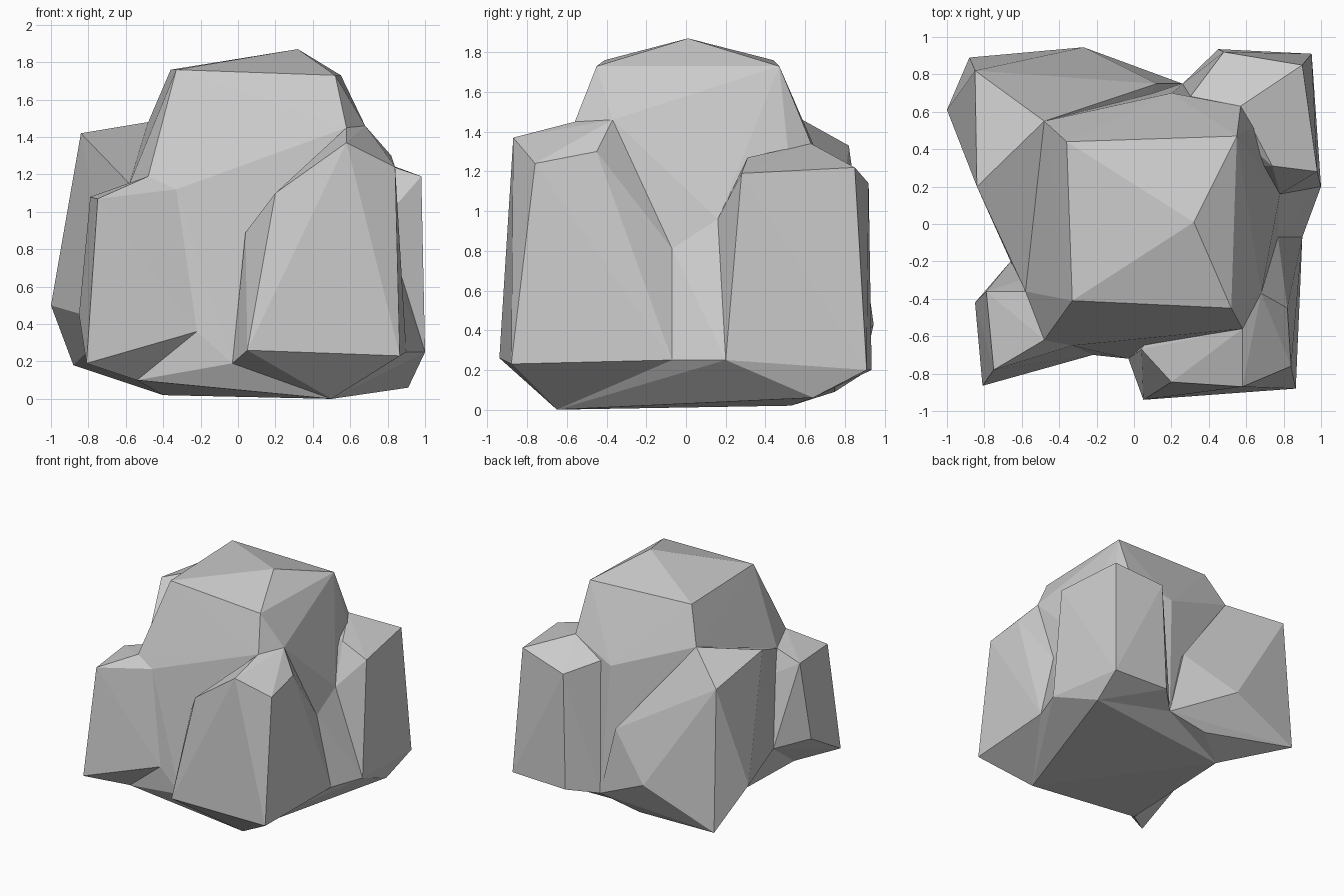
import bpy, bmesh

def chunk(name, points):
    """Faceted stone lobe: the convex hull of a few corner points."""
    bm = bmesh.new()
    for p in points:
        bm.verts.new(p)
    res = bmesh.ops.convex_hull(bm, input=bm.verts)
    junk = {g for g in res["geom_interior"] + res["geom_unused"]
            if isinstance(g, bmesh.types.BMVert)}
    bmesh.ops.delete(bm, geom=list(junk), context="VERTS")
    bmesh.ops.recalc_face_normals(bm, faces=bm.faces)
    me = bpy.data.meshes.new(name)
    bm.to_mesh(me)
    bm.free()
    ob = bpy.data.objects.new(name, me)
    bpy.context.collection.objects.link(ob)
    return ob

# Tall central body with the domed crown
rock = chunk("rock", [
    (.32, .01, 1.87), (-.33, -.41, 1.76), (.52, -.45, 1.73), (.55, .47, 1.73), (-.36, .44, 1.76),
    (-.48, -.62, 1.19), (.58, -.56, 1.45), (.68, -.37, 1.46), (.57, .63, 1.34), (-.48, .55, 1.48),
    (.30, .68, 1.21), (.20, .70, 1.20), (-.33, -.65, 1.12), (-.58, -.36, 1.15), (-.03, -.72, .19),
    (-.22, -.70, .36), (.26, .75, .15), (-.66, -.20, .40), (.50, -.65, 0), (-.40, .53, .02),
    (-.54, -.64, .10), (.77, -.07, .81), (.78, .16, .96), (.91, .64, .06)])

# Sloping foot of the right-hand valley
right_foot = chunk("right_foot", [
    (.77, -.07, .81), (.78, .16, .96), (.90, -.07, .25), (1, .20, .25), (.91, .64, .06),
    (.50, -.65, 0), (.3, 0, .5)])

# Front right lobe
front_right = chunk("front_right_lobe", [
    (.58, -.87, 1.37), (.20, -.845, 1.10), (.05, -.94, .26), (.865, -.88, .23), (.84, -.76, 1.24),
    (.82, -.45, 1.30), (.68, -.37, 1.46), (.58, -.56, 1.45), (.04, -.67, .89), (-.03, -.72, .19),
    (.50, -.65, 0), (.90, -.07, .25), (.77, -.07, .81), (.3, -.2, .7)])

# Back right lobe
back_right = chunk("back_right_lobe", [
    (.57, .63, 1.34), (.74, .31, 1.27), (.98, .28, 1.19), (.90, .85, 1.22), (.48, .92, 1.14),
    (.45, .935, .20), (.95, .91, .20), (1, .20, .25), (.91, .64, .06), (.78, .16, .96),
    (.30, .68, 1.21), (.26, .75, .15), (.3, .3, .7)])

# Back left lobe
back_left = chunk("back_left_lobe", [
    (-.48, .55, 1.48), (-.84, .20, 1.42), (-.85, .82, 1.33), (-1, .61, .50), (-.88, .89, .18),
    (-.27, .945, .43), (.12, .75, .72), (.26, .75, .15), (-.10, .75, .09),
    (-.58, -.36, 1.15), (-.66, -.20, .40), (-.40, .53, .02), (-.1, .2, .7)])

# Front left lobe
front_left = chunk("front_left_lobe", [
    (-.75, -.78, 1.07), (-.79, -.36, 1.08), (-.81, -.865, .19), (-.85, -.42, .45), (-.58, -.36, 1.15),
    (-.48, -.62, 1.19), (-.33, -.65, 1.12), (-.22, -.70, .36), (-.54, -.64, .10), (-.66, -.20, .40),
    (-.3, -.2, .8)])

# Fuse the lobes into one stone
bpy.context.view_layer.objects.active = rock
for lobe in (right_foot, front_right, back_right, back_left, front_left):
    mod = rock.modifiers.new("fuse", "BOOLEAN")
    mod.operation = "UNION"
    mod.solver = "EXACT"
    mod.object = lobe
    bpy.ops.object.modifier_apply(modifier=mod.name)
    bpy.data.objects.remove(lobe)
